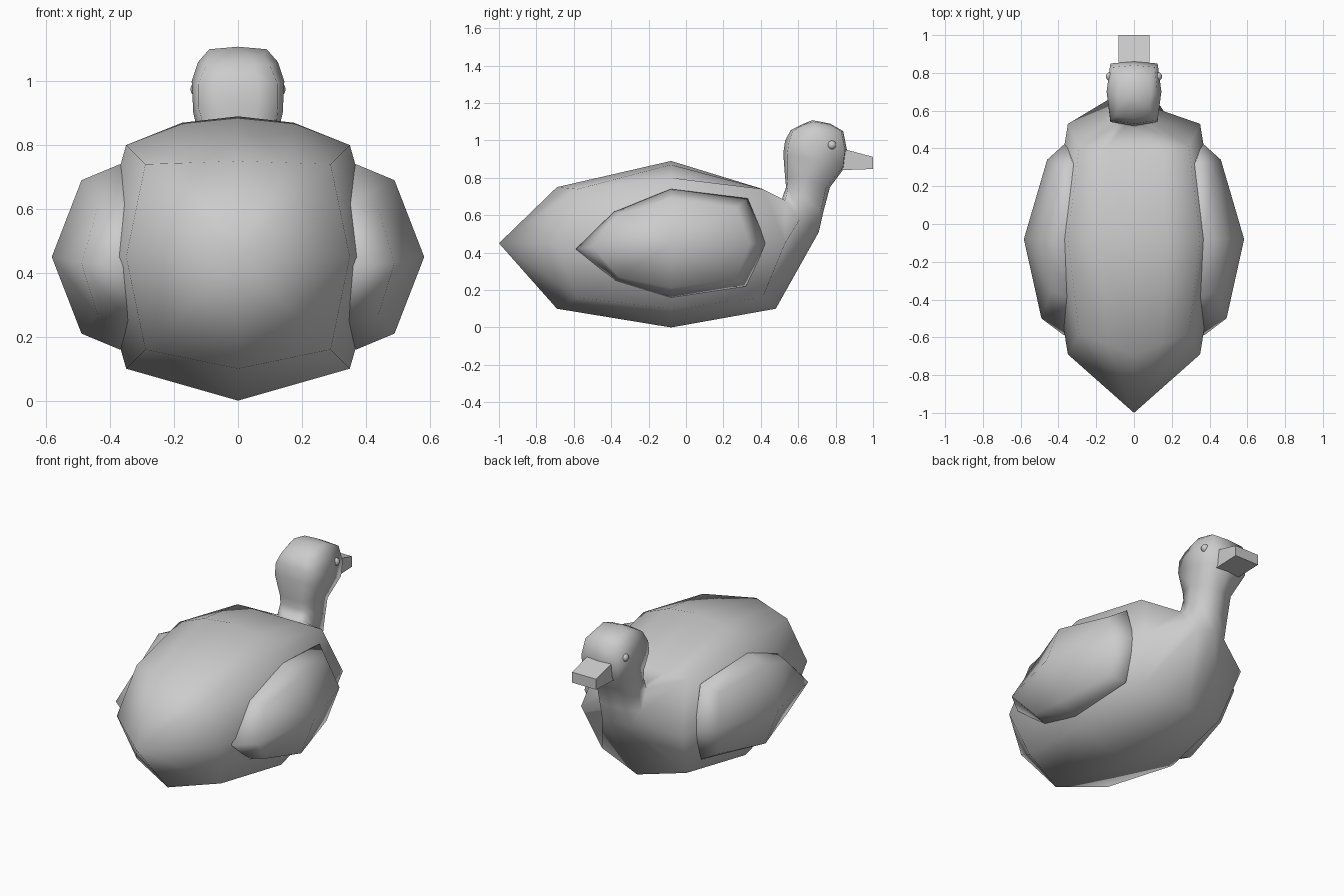
import bpy, bmesh
from mathutils import Vector

if "Cube" in bpy.data.objects:
    bpy.data.objects.remove(bpy.data.objects["Cube"])


def loft(name, rings, start=None, end=None, smooth=True):
    """Bridge closed rings; close each end with a fan to a point or one face."""
    bm = bmesh.new()
    vr = [[bm.verts.new(p) for p in r] for r in rings]
    n = len(rings[0])
    for a, b in zip(vr, vr[1:]):
        for i in range(n):
            j = (i + 1) % n
            bm.faces.new((a[i], a[j], b[j], b[i]))
    for ring, tip in ((vr[0], start), (vr[-1], end)):
        if tip:
            t = bm.verts.new(tip)
            for i in range(n):
                bm.faces.new((ring[i], ring[(i + 1) % n], t))
        else:
            bm.faces.new(ring)
    bmesh.ops.recalc_face_normals(bm, faces=bm.faces)
    me = bpy.data.meshes.new(name)
    bm.to_mesh(me)
    bm.free()
    for p in me.polygons:
        p.use_smooth = smooth
    ob = bpy.data.objects.new(name, me)
    bpy.context.collection.objects.link(ob)
    return ob


def full_ring(half, bump=0.0):
    """Mirror a half section (belly to back), adding a shoulder point."""
    pts = [Vector(p) for p in half]
    pts.insert(4, (pts[3] + pts[4]) / 2 + Vector((0, 0, bump)))
    return pts + [Vector((-p.x, p.y, p.z)) for p in pts[-2:0:-1]]


def mirror_x(ob):
    m = ob.modifiers.new("mirror", 'MIRROR')
    m.use_axis[0] = True


# Body sections: belly, lower corner, side, upper corner, back
body = [
    [(0, -.69, .10), (.29, -.58, .16), (.35, -.69, .45), (.29, -.58, .74), (0, -.69, .75)],
    [(0, -.08, 0), (.35, -.08, .10), (.45, -.08, .45), (.35, -.08, .80), (0, -.08, .89)],
    [(0, .48, .10), (.29, .41, .16), (.35, .53, .45), (.29, .41, .74), (0, .41, .74)],
]
# Neck and head sections: front, front corner, side, rear corner, rear
neck = [
    [(0, .71, .51), (.10, .68, .50), (.12, .61, .58), (.10, .53, .68), (0, .51, .68)],
    [(0, .735, .62), (.09, .72, .62), (.11, .62, .70), (.09, .545, .75), (0, .535, .75)],
    [(0, .77, .75), (.09, .75, .75), (.115, .64, .80), (.09, .54, .80), (0, .53, .80)],
]
head = [
    [(0, .845, .85), (.12, .84, .86), (.14, .70, .90), (.125, .54, .92), (0, .52, .93)],
    [(0, .86, .95), (.125, .85, .95), (.145, .70, 1.0), (.125, .55, .99), (0, .53, 1.0)],
    [(0, .84, 1.05), (.11, .83, 1.05), (.125, .69, 1.06), (.10, .57, 1.05), (0, .56, 1.055)],
    [(0, .77, 1.09), (.08, .77, 1.085), (.09, .68, 1.10), (.08, .62, 1.08), (0, .62, 1.085)],
]
rings = [full_ring(s, .025 if i == 1 else 0) for i, s in enumerate(body + neck + head)]
loft("body_and_head", rings, (0, -1, .45), (0, .675, 1.108))

# Wings: flat outline (y, z), sunk into the body, domed outwards
outline = [(-.59, .42), (-.39, .62), (-.08, .74), (.33, .69),
           (.43, .45), (.32, .22), (-.08, .16), (-.38, .25)]
base_x = [.37, .34, .37, .33, .36, .33, .37, .34]
dome = [(.49, -.50, .43), (.44, -.36, .60), (.49, -.08, .69), (.42, .27, .64),
        (.46, .34, .45), (.42, .27, .26), (.49, -.08, .21), (.44, -.36, .27)]
inner = [(.26, -.08 + (y + .08) * .8, .45 + (z - .45) * .8) for y, z in outline]
base = [(x, y, z) for x, (y, z) in zip(base_x, outline)]
mirror_x(loft("wings", [inner, base, dome], None, (.583, -.08, .45)))

# Beak: tapered flat-sided block
beak = [[(sx * .083, y, z) for sx, z in ((-1, lo), (1, lo), (1, hi), (-1, hi))]
        for y, lo, hi in ((.80, .84, .965), (1.0, .847, .912))]
loft("beak", beak, smooth=False)

# Eyes
bpy.ops.mesh.primitive_uv_sphere_add(segments=12, ring_count=8, radius=.024)
eye = bpy.context.object
eye.name = "eyes"
for v in eye.data.vertices:
    v.co += Vector((.125, .78, .975))
bpy.ops.object.shade_smooth()
mirror_x(eye)
